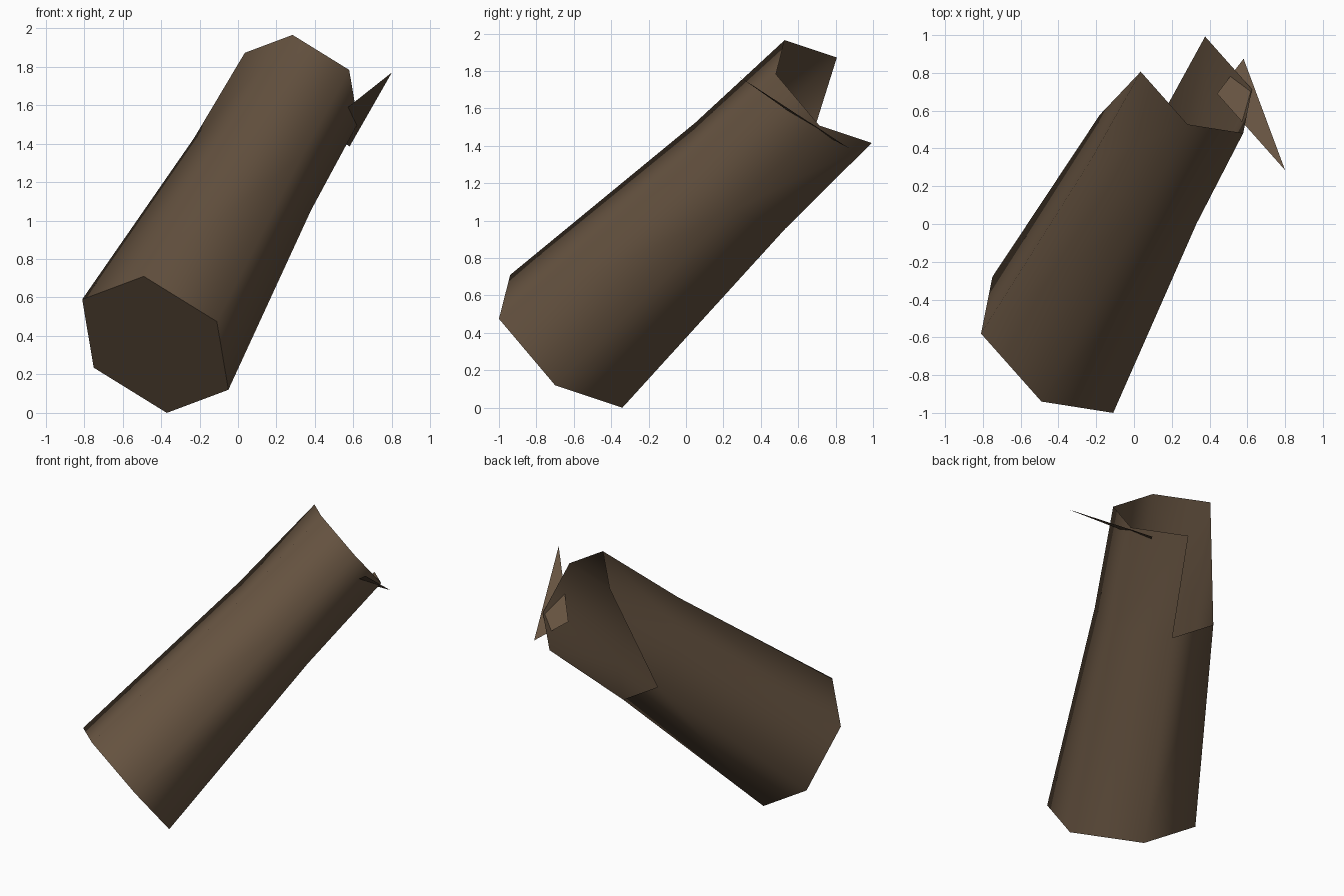
import bpy, bmesh, math
from mathutils import Vector

if "Cube" in bpy.data.objects:
    bpy.data.objects.remove(bpy.data.objects["Cube"])

bark = bpy.data.materials.new("dark_bark_brown")
bark.diffuse_color = (0.130, 0.085, 0.051, 1)
bark.use_nodes = True
bark.node_tree.nodes["Principled BSDF"].inputs["Base Color"].default_value = bark.diffuse_color


def make_object(name, bm):
    mesh = bpy.data.meshes.new(name)
    bm.to_mesh(mesh)
    bm.free()
    mesh.materials.append(bark)
    obj = bpy.data.objects.new(name, mesh)
    bpy.context.collection.objects.link(obj)
    return obj


# Hollow six-sided trunk: three tapering rings along a leaning axis
SIDES = 6
corner_0 = Vector((-0.38, 0.06, 0.235))
corner_1 = Vector((-0.06, -0.30, 0.355))
cross = (2 * corner_1 - corner_0) / math.sqrt(3)
stations = [  # centre, scale
    (Vector((-0.43, -0.64, 0.355)), 1.0),
    (Vector((0.075, 0.29, 1.24)), 0.80),
    (Vector((0.33, 0.76, 1.69)), 0.775),
]

bm = bmesh.new()
rings = []
for centre, scale in stations:
    ring = []
    for i in range(SIDES):
        t = math.tau * i / SIDES
        ring.append(bm.verts.new(centre + scale * (math.cos(t) * corner_0 + math.sin(t) * cross)))
    rings.append(ring)

for low, high in zip(rings, rings[1:]):
    for i in range(SIDES):
        j = (i + 1) % SIDES
        bm.faces.new((low[i], low[j], high[j], high[i]))
bm.faces.new(reversed(rings[0]))  # closed foot

# Broken rim: drop the last upper corner, leaving one slanted triangle beside the gap
bm.verts.remove(rings[2][5])
bm.faces.new((rings[1][5], rings[1][0], rings[2][0]))

trunk = make_object("hollow_trunk", bm)
bpy.context.view_layer.objects.active = trunk
trunk.select_set(True)
bpy.ops.object.shade_smooth_by_angle(angle=math.radians(70))

# Thin splinter stuck through the rim
bm = bmesh.new()
bm.faces.new([bm.verts.new(p) for p in
              ((0.80, 0.285, 1.77), (0.58, 0.875, 1.385), (0.44, 0.69, 1.485))])
bmesh.ops.recalc_face_normals(bm, faces=bm.faces)
for f in bm.faces:
    f.normal_update()
    if f.normal.z < 0:
        f.normal_flip()
make_object("splinter", bm)
